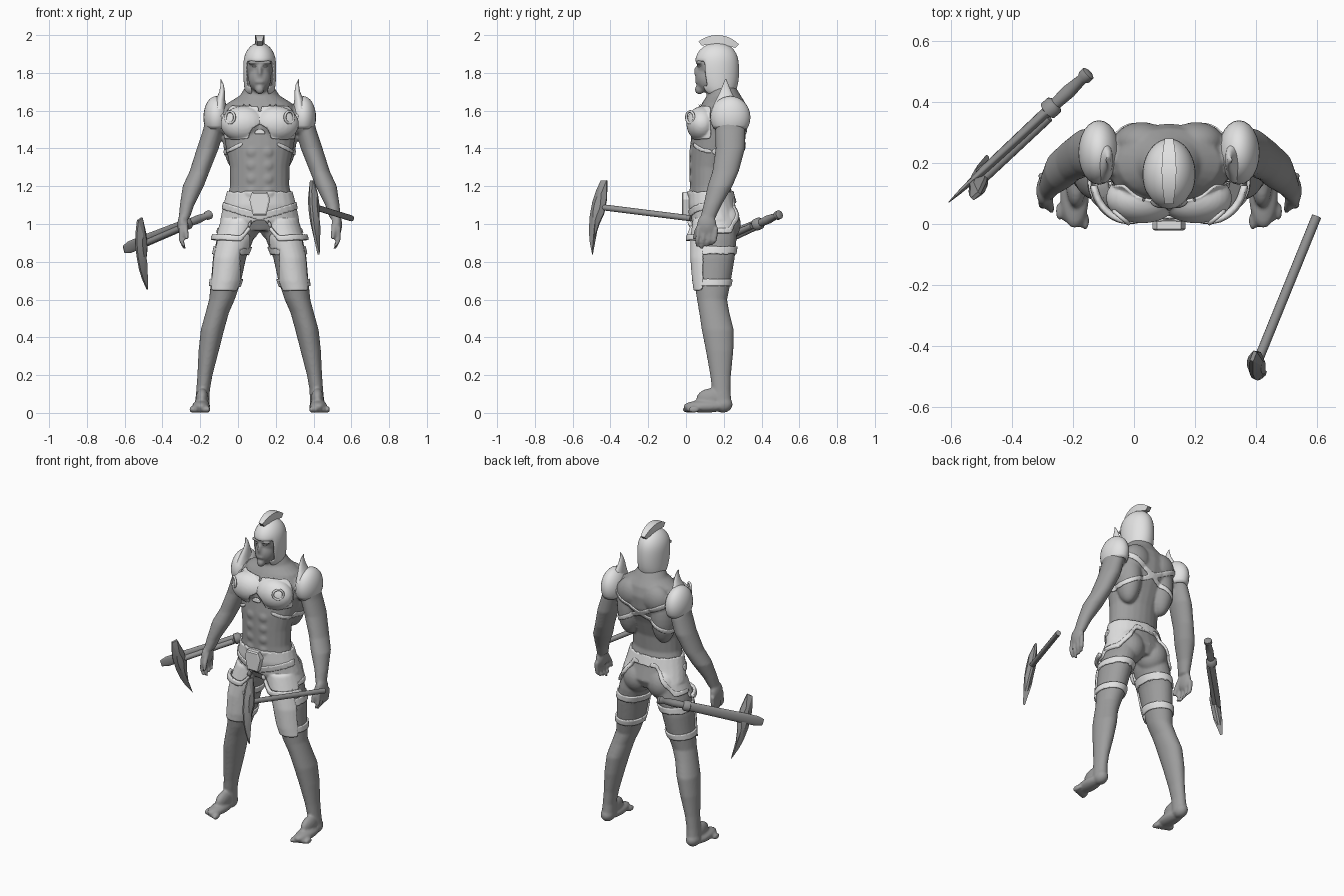
import bpy, bmesh, math
from mathutils import Matrix, Vector

default_cube = bpy.data.objects.get("Cube")
if default_cube:
    bpy.data.objects.remove(default_cube, do_unlink=True)

CENTRE = Vector((.115, 0, 0))      # the figure stands off-centre between its weapons
SIDES = (1, -1)


def material(name, grey):
    mat = bpy.data.materials.new(name)
    mat.use_nodes = True
    colour = (grey, grey, grey, 1)
    mat.diffuse_color = colour
    mat.node_tree.nodes["Principled BSDF"].inputs["Base Color"].default_value = colour
    return mat


SKIN = material("skin grey", .34)
ARMOUR = material("pale armour", .76)
STEEL = material("weapon grey", .29)


def finish(name, bm, mat, location=CENTRE, angle=50, extra=None):
    bmesh.ops.recalc_face_normals(bm, faces=bm.faces)
    mesh = bpy.data.meshes.new(name)
    bm.to_mesh(mesh)
    bm.free()
    obj = bpy.data.objects.new(name, mesh)
    bpy.context.collection.objects.link(obj)
    obj.location = location
    mesh.materials.append(mat)
    if extra:
        mesh.materials.append(extra)
    bpy.ops.object.select_all(action='DESELECT')
    obj.select_set(True)
    bpy.context.view_layer.objects.active = obj
    bpy.ops.object.shade_smooth_by_angle(angle=math.radians(angle))
    return obj


def loft(bm, rings, side=1, matrix=Matrix(), segments=24):
    """Stack elliptical rings (x, y, z, radius x, radius y) and cap both ends."""
    loops = []
    for x, y, z, rx, ry in rings:
        turns = [math.tau * i / segments for i in range(segments)]
        loops.append([bm.verts.new(matrix @ Vector((side * (x + rx * math.cos(t)), y + ry * math.sin(t), z)))
                      for t in turns])
    for low, high in zip(loops, loops[1:]):
        for i in range(segments):
            j = (i + 1) % segments
            bm.faces.new((low[i], low[j], high[j], high[i]))
    bm.faces.new(loops[0])
    bm.faces.new(loops[-1])


def ball(bm, centre, radii, side=1):
    place = Matrix.Translation((side * centre[0], centre[1], centre[2])) @ Matrix.Diagonal((*radii, 1))
    bmesh.ops.create_uvsphere(bm, u_segments=24, v_segments=16, radius=1, matrix=place)


# Body: overlapping muscle masses fused by a voxel remesh
bm = bmesh.new()
loft(bm, [(0, .16, .965, .12, .1), (0, .16, 1.02, .2, .125), (0, .14, 1.1, .183, .12), (0, .128, 1.2, .157, .108),
          (0, .132, 1.3, .158, .114), (0, .15, 1.4, .178, .13), (0, .178, 1.5, .195, .145),
          (0, .192, 1.58, .2, .138), (0, .2, 1.64, .17, .115), (0, .2, 1.68, .105, .09),
          (0, .185, 1.73, .073, .075), (0, .17, 1.8, .065, .07)])
ball(bm, (0, .165, 1.84), (.077, .105, .1))
ball(bm, (0, .115, 1.77), (.06, .064, .075))
ball(bm, (0, .06, 1.805), (.013, .018, .032))
ball(bm, (0, .072, 1.712), (.024, .026, .026))
ball(bm, (0, .056, 1.752), (.024, .01, .008))
for s in SIDES:
    ball(bm, (.03, .073, 1.855), (.034, .022, .012), s)
    ball(bm, (.088, .085, 1.53), (.112, .075, .085), s)
    ball(bm, (.12, .23, 1.46), (.075, .085, .18), s)
    ball(bm, (.09, .27, 1.57), (.09, .065, .09), s)
    ball(bm, (.225, .225, 1.56), (.065, .09, .1), s)
    ball(bm, (.085, .195, 1), (.09, .095, .1), s)
    for row in range(4):
        ball(bm, (.038, .05, 1.17 + .07 * row), (.042, .034, .042), s)
    # arm, palm and digits
    loft(bm, [(.23, .22, 1.6, .045, .06), (.245, .235, 1.5, .055, .08), (.275, .235, 1.4, .058, .078),
              (.318, .21, 1.28, .053, .07), (.352, .18, 1.2, .056, .066), (.385, .14, 1.1, .038, .048),
              (.4, .115, 1.03, .029, .04)], s)
    ball(bm, (.41, .11, .995), (.026, .052, .06), s)
    for finger in range(4):
        y = .066 + .031 * finger
        tip = .8 * y + .005
        loft(bm, [(.398, tip, .87 + .008 * abs(finger - 1), .009, .008), (.415, y - .006, .91, .013, .011),
                  (.415, y, .98, .015, .013)], s, segments=12)
    loft(bm, [(.385, .045, .92, .01, .01), (.39, .055, .96, .014, .014), (.4, .09, 1.02, .018, .02)], s)
    # leg, foot and toes
    loft(bm, [(.305, .19, .03, .04, .052), (.3, .187, .12, .036, .049), (.29, .183, .2, .04, .055),
              (.27, .178, .33, .054, .073), (.25, .168, .44, .062, .085), (.225, .15, .53, .062, .08),
              (.2, .138, .6, .068, .08), (.178, .14, .7, .08, .098), (.16, .145, .82, .088, .113),
              (.13, .15, .92, .098, .118), (.1, .155, 1.02, .095, .11)], s)
    ball(bm, (.305, .195, .045), (.041, .052, .044), s)
    ball(bm, (.31, .1, .034), (.048, .115, .033), s)
    ball(bm, (.305, .135, .075), (.034, .08, .055), s)
    for toe in range(5):
        ball(bm, (.275 + .021 * toe, .01 + .008 * toe, .018), (.013, .03, .018), s)
body = finish("body", bm, SKIN)
remesh = body.modifiers.new("Fuse", 'REMESH')
remesh.mode, remesh.voxel_size, remesh.use_smooth_shade = 'VOXEL', .0075, True
soften = body.modifiers.new("Soften", 'SMOOTH')
soften.factor, soften.iterations = .5, 4
bpy.context.view_layer.update()
depsgraph = bpy.context.evaluated_depsgraph_get()


def shell(name, rule, thickness):
    """Armour fitted to the body: lift the faces that pass rule(|x|, y, z)."""
    bm = bmesh.new()
    bm.from_object(body, depsgraph)
    bm.normal_update()
    lift = {v: v.normal.copy() for v in bm.verts}
    outside = [f for f in bm.faces if not rule(abs(f.calc_center_median().x), *f.calc_center_median().yz)]
    bmesh.ops.delete(bm, geom=outside, context='FACES')
    rim = {v: [e.other_vert(v) for e in v.link_edges if e.is_boundary] for v in bm.verts if v.is_boundary}
    for _ in range(5):
        for v, near in rim.items():
            v.co = v.co.lerp(sum((n.co for n in near), Vector()) / len(near), .5)
    for v in bm.verts:
        v.co += lift[v] * thickness
    obj = finish(name, bm, ARMOUR)
    solid = obj.modifiers.new("Thickness", 'SOLIDIFY')
    solid.thickness, solid.offset = thickness + .004, -1
    return obj


def hip_hem(x, y):
    if y < .13:
        return max(.91, 1.02 - 1.4 * max(0, x - .03))
    return min(1.11, .95 + 1.4 * max(0, .19 - x))


shell("chest_plate", lambda x, y, z: y < .13 and x < .2 and 1.45 < z < (1.59 if x < .008 else 1.62)
      and math.hypot(x, z - 1.47) > .055, .008)
shell("chest_emblem", lambda x, y, z: y < .12 and 1.475 < z and math.hypot(x, z - 1.47) < .035, .006)
shell("back_straps", lambda x, y, z: y > .14 and x < .205 and abs(abs(z - 1.47) - .5 * x) < .014, .005)
shell("rib_straps", lambda x, y, z: y <= .14 and .09 < x < .2 and abs(z - 1.47 + .5 * x) < .01, .005)
shell("hip_apron", lambda x, y, z: x < .3 and hip_hem(x, y) < z < 1.17, .01)
shell("hip_trim", lambda x, y, z: .04 < x < .3 and 0 < z - hip_hem(x, y) < .025, .015)
shell("belt", lambda x, y, z: y < .14 and x < .3 and abs(z - 1.04 - .3 * x) < .018, .016)
shell("thigh_guards", lambda x, y, z: y < .09 and .65 < z < .95 and x < .3 and x > (.11 if z < .87 else .06), .01)
for label, height in (("upper", .86), ("lower", .69)):
    shell(label + "_thigh_bands", lambda x, y, z: x < .3 and abs(z - height) < .02, .009)

# Helmet with an open face
bm = bmesh.new()
loft(bm, [(0, .178, 1.685, .076, .08), (0, .17, 1.73, .084, .105), (0, .165, 1.78, .087, .116),
          (0, .163, 1.82, .088, .119), (0, .163, 1.86, .087, .117), (0, .163, 1.9, .08, .108),
          (0, .165, 1.94, .055, .078), (0, .165, 1.96, .02, .03)], segments=32)
bmesh.ops.delete(bm, context='FACES', geom=[
    f for f in bm.faces if len(f.verts) > 4 and f.calc_center_median().z < 1.8
    or f.calc_center_median().y < .1 and f.calc_center_median().z < 1.85])
helmet = finish("helmet", bm, ARMOUR)
solid = helmet.modifiers.new("Thickness", 'SOLIDIFY')
solid.thickness = .01
helmet.modifiers.new("Round", 'SUBSURF').levels = 1

# Crest: an arched fin with dark ends
bm = bmesh.new()
steps, arch = 14, []
for i in range(steps + 1):
    t = math.radians(128 - 84 * i / steps)
    swell = math.sin(math.pi * i / steps)
    half, inner = .014 + .01 * swell, .132 - .025 * swell
    arch.append([bm.verts.new((x, .165 + r * math.cos(t), 1.84 + r * math.sin(t)))
                 for x, r in ((-half, inner), (half, inner), (half, .16), (-half, .16))])
for a, b in zip(arch, arch[1:]):
    for i in range(4):
        bm.faces.new((a[i - 1], a[i], b[i], b[i - 1]))
for end in (arch[0], arch[-1]):
    bm.faces.new(end).material_index = 1
finish("helmet_crest", bm, ARMOUR, extra=STEEL, angle=30)

# Eyes, shoulder guards with horns, and chest rings
for s, label in zip(SIDES, ("left", "right")):
    bm = bmesh.new()
    ball(bm, (.028, .07, 1.835), (.013, .01, .005), s)
    finish(label + "_eye", bm, ARMOUR)

    bm = bmesh.new()
    ball(bm, (.23, .235, 1.565), (.068, .106, .112), s)
    bmesh.ops.delete(bm, geom=[v for v in bm.verts if v.co.z < 1.495], context='VERTS')
    guard = finish(label + "_shoulder_guard", bm, ARMOUR)
    guard.modifiers.new("Thickness", 'SOLIDIFY').thickness = .012

    bm = bmesh.new()
    loft(bm, [(.215, .21, 1.61, .036, .075), (.207, .21, 1.66, .024, .05), (.199, .21, 1.7, .015, .03),
              (.199, .21, 1.74, .008, .014), (.207, .21, 1.768, .002, .003)], s)
    finish(label + "_shoulder_horn", bm, ARMOUR)

    bpy.ops.mesh.primitive_torus_add(major_radius=.031, minor_radius=.007, major_segments=24, minor_segments=8,
                                     location=CENTRE + Vector((s * .157, .022, 1.565)),
                                     rotation=(math.radians(90), 0, s * math.radians(40)))
    ring = bpy.context.object
    ring.name = label + "_chest_ring"
    ring.data.materials.append(ARMOUR)
    bpy.ops.object.shade_smooth()

# Buckle: a six-sided plate, wider at the top, with an inset face
bm = bmesh.new()
outline = [bm.verts.new((x, -.016, z)) for x, z in
           ((-.035, 1.045), (.035, 1.045), (.055, 1.13), (.04, 1.17), (-.04, 1.17), (-.055, 1.13))]
plate = bm.faces.new(outline)
raised = bmesh.ops.extrude_face_region(bm, geom=[plate])["geom"]
for v in raised:
    if isinstance(v, bmesh.types.BMVert):
        v.co.y += .04
bmesh.ops.inset_region(bm, faces=[plate], thickness=.01, depth=-.006)
finish("belt_buckle", bm, ARMOUR, angle=20)


# Weapons: local z runs along the shaft, local x points up
def frame(start, end, up):
    start, end = Vector(start), Vector(end)
    along = (end - start).normalized()
    rise = (Vector(up) - along * along.dot(Vector(up))).normalized()
    across = along.cross(rise)
    axes = Matrix((rise, across, along)).transposed().to_4x4()
    return Matrix.Translation(start) @ axes, (end - start).length


BLADE = ((-.015, .145), (.018, .14), (.036, .08), (.046, .02), (.048, -.05), (.04, -.13), (.025, -.19), (0, -.255),
         (.003, -.17), (-.01, -.09), (-.028, -.03), (-.03, .05))


def axe(name, start, end, up):
    matrix, length = frame(start, end, up)
    bm = bmesh.new()
    loft(bm, [(0, 0, z, .016, .016) for z in (0, length)], matrix=matrix, segments=12)
    finish(name + "_shaft", bm, STEEL, Vector())
    bm = bmesh.new()
    layers = [[bm.verts.new(matrix @ Vector((w * scale, t, length + .007 + (u - .007) * scale))) for u, w in BLADE]
              for t, scale in ((-.025, .45), (-.006, 1), (.006, 1), (.025, .45))]
    for a, b in zip(layers, layers[1:]):
        for i in range(len(BLADE)):
            bm.faces.new((a[i - 1], a[i], b[i], b[i - 1]))
    bm.faces.new(layers[0])
    bm.faces.new(layers[-1])
    finish(name + "_head", bm, STEEL, Vector(), angle=25)


axe("left_axe", (.6, .025, 1.03), (.405, -.455, 1.09), (-.15, 0, 1))
axe("right_axe", (-.28, .35, .99), (-.505, .14, .893), (.12, -.12, 1))

# Sword lying beside the right axe
matrix, length = frame((-.15, .495, 1.05), (-.605, .075, .865), (0, 0, 1))
bm = bmesh.new()
loft(bm, [(0, 0, z, r, r) for z, r in ((-.005, .015), (0, .024), (.02, .024), (.03, .017), (.09, .023), (.15, .02),
                                      (.16, .032), (.19, .032), (.195, .02))], matrix=matrix, segments=16)
finish("sword_grip", bm, STEEL, Vector())
bm = bmesh.new()
loft(bm, [(0, 0, .19, .028, .018), (0, 0, length * .75, .033, .014), (0, 0, length * .94, .032, .006),
          (0, 0, length, .02, .002)], matrix=matrix, segments=16)
finish("sword_blade", bm, STEEL, Vector())
